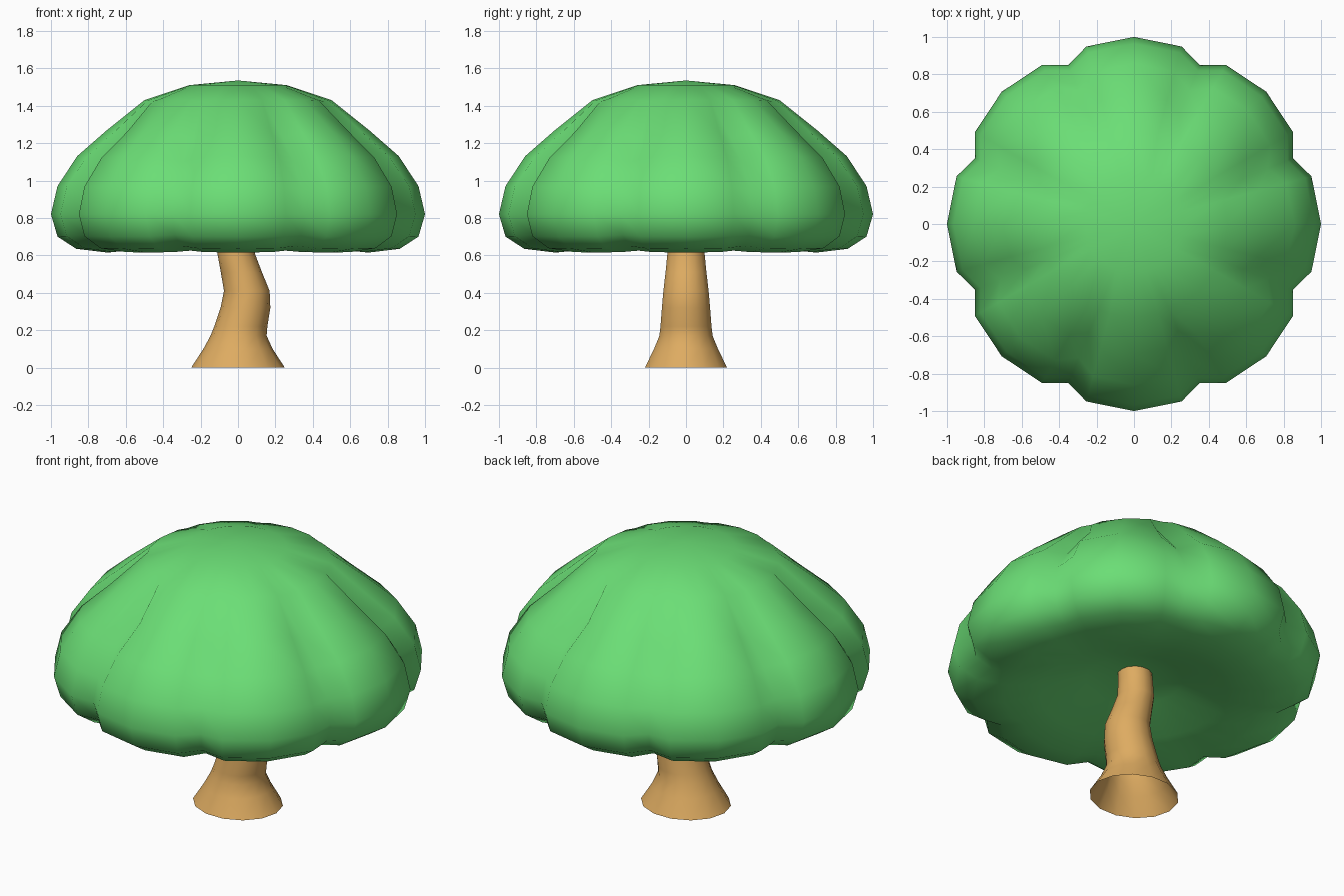
import bpy, bmesh
from math import sin, cos, radians, tau
from mathutils import Vector

cube = bpy.data.objects.get("Cube")
if cube:
    bpy.data.objects.remove(cube, do_unlink=True)


def material(name, rgb):
    m = bpy.data.materials.new(name)
    m.use_nodes = True
    m.diffuse_color = (*rgb, 1)
    m.node_tree.nodes["Principled BSDF"].inputs["Base Color"].default_value = (*rgb, 1)
    return m


def skin(name, rings, mat, poles=()):
    """Bridge closed rings of points; poles close the first and last ring."""
    bm = bmesh.new()
    loops = [[bm.verts.new(p) for p in ring] for ring in rings]
    n = len(loops[0])
    for a, b in zip(loops, loops[1:]):
        for i in range(n):
            j = (i + 1) % n
            bm.faces.new((a[i], a[j], b[j], b[i]))
    for pole, loop in zip(poles, (loops[0], loops[-1])):
        tip = bm.verts.new(pole)
        for i in range(n):
            bm.faces.new((tip, loop[i], loop[(i + 1) % n]))
    bmesh.ops.recalc_face_normals(bm, faces=bm.faces)
    for f in bm.faces:
        f.smooth = True
    mesh = bpy.data.meshes.new(name)
    bm.to_mesh(mesh)
    bm.free()
    mesh.materials.append(mat)
    obj = bpy.data.objects.new(name, mesh)
    bpy.context.collection.objects.link(obj)
    return obj


leaf_green = material("leaf green", (0.147, 0.73, 0.18))
bark_tan = material("bark tan", (0.73, 0.41, 0.12))

# Canopy: squashed dome with eight lobes and a hollow underside.
# Each row: radius, height, scale at the groove between two lobes
canopy_rows = [
    (0.26, 1.51, 1.0), (0.50, 1.43, 0.99), (0.70, 1.27, 0.90),
    (0.86, 1.13, 0.90), (0.965, 0.97, 0.92), (1.0, 0.82, 0.92),
    (0.965, 0.70, 0.92), (0.865, 0.635, 0.92), (0.70, 0.615, 0.95),
    (0.50, 0.64, 1.0), (0.26, 0.72, 1.0),
]
centre = Vector((0, 0, 0.82))
lobe_steps = [(0, 0), (15, 0.22), (22.5, 1), (30, 0.22)]  # angle, groove strength
rings = []
for r, z, groove in canopy_rows:
    ring = []
    for lobe in range(8):
        for angle, strength in lobe_steps:
            a = radians(lobe * 45 + angle)
            p = Vector((r * cos(a), r * sin(a), z))
            ring.append(centre + (p - centre) * (1 + (groove - 1) * strength))
    rings.append(ring)
skin("canopy", rings, leaf_green, ((0, 0, 1.535), (0, 0, 0.77)))

# Trunk: flared foot, open at the base, bending towards its left
trunk_rows = [  # height, sideways offset, half width, half depth
    (0.0, 0.0, 0.25, 0.225), (0.10, 0.0, 0.185, 0.175), (0.17, 0.003, 0.15, 0.146),
    (0.22, 0.015, 0.142, 0.14), (0.32, 0.04, 0.133, 0.132), (0.41, 0.047, 0.122, 0.124),
    (0.51, 0.018, 0.11, 0.112), (0.61, -0.01, 0.10, 0.102), (0.70, -0.01, 0.095, 0.096),
    (0.82, 0.0, 0.09, 0.09),
]
sides = 14
rings = [[(x + w * cos(tau * i / sides), d * sin(tau * i / sides), z) for i in range(sides)]
         for z, x, w, d in trunk_rows]
skin("trunk", rings, bark_tan)
